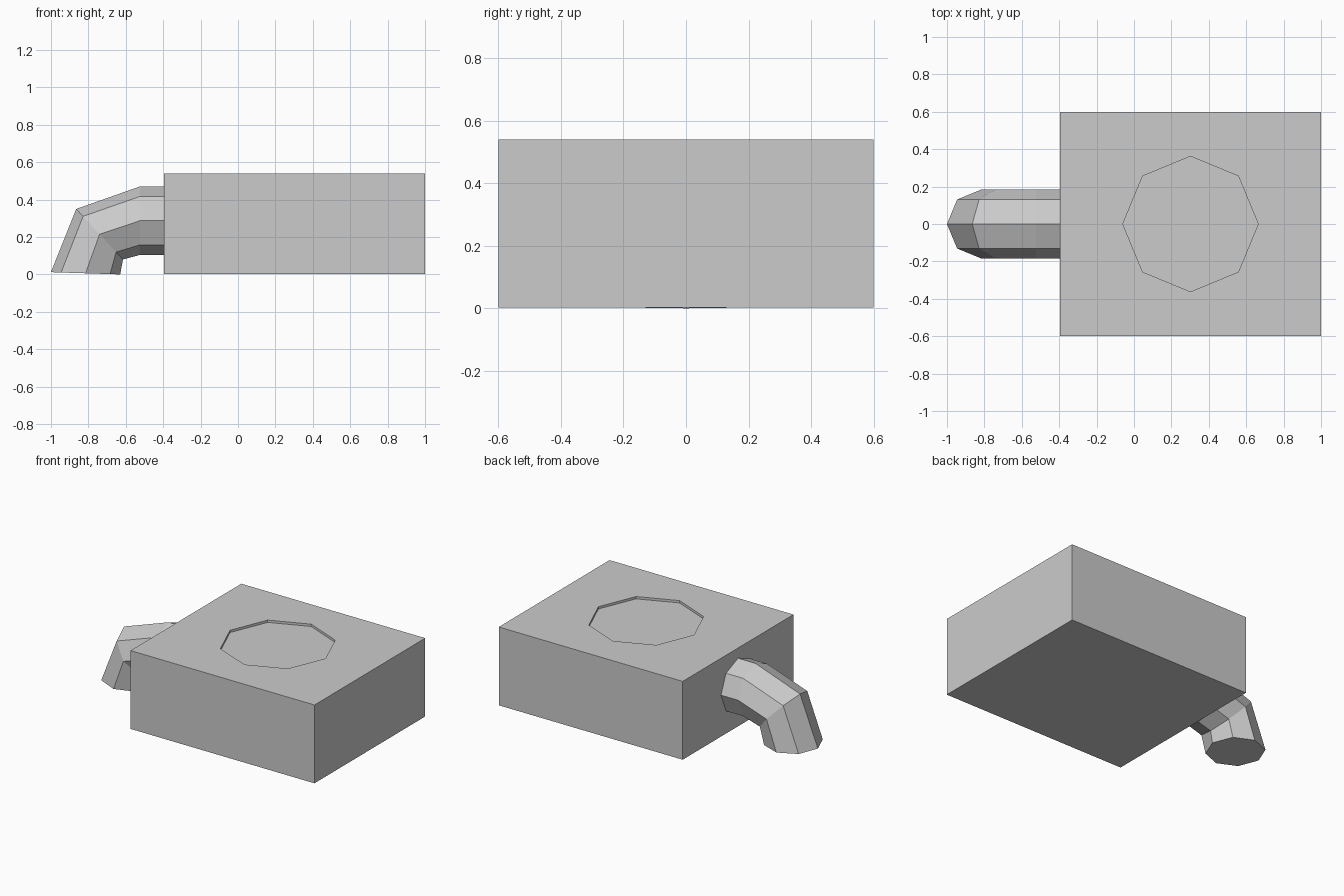
import bpy, bmesh
from math import sin, cos, pi
from mathutils import Vector

default_cube = bpy.data.objects.get("Cube")
if default_cube:
    bpy.data.objects.remove(default_cube)

grey = bpy.data.materials.new("light grey")
grey.use_nodes = True
COLOUR = (0.6, 0.6, 0.6, 1)
grey.diffuse_color = COLOUR
grey.node_tree.nodes["Principled BSDF"].inputs["Base Color"].default_value = COLOUR


def finish(bm, name):
    bmesh.ops.recalc_face_normals(bm, faces=bm.faces)
    mesh = bpy.data.meshes.new(name)
    bm.to_mesh(mesh)
    bm.free()
    mesh.materials.append(grey)
    obj = bpy.data.objects.new(name, mesh)
    bpy.context.collection.objects.link(obj)
    return obj


# Main block
X0, X1, Z0, Z1 = -0.395, 1.0, 0.003, 0.54
bm = bmesh.new()
bmesh.ops.create_cube(bm, size=1)
bmesh.ops.scale(bm, vec=(X1 - X0, 1.2, Z1 - Z0), verts=bm.verts)
bmesh.ops.translate(bm, vec=((X0 + X1) / 2, 0, (Z0 + Z1) / 2), verts=bm.verts)
block = finish(bm, "block")

# Shallow octagonal recess in the top
DEPTH = 0.016
bm = bmesh.new()
bmesh.ops.create_cone(bm, cap_ends=True, segments=8, radius1=0.362,
                      radius2=0.362, depth=2 * DEPTH)
bmesh.ops.translate(bm, vec=(0.302, 0, Z1), verts=bm.verts)
cutter = finish(bm, "recess_cutter")
cutter.hide_render = True
cutter.hide_set(True)
cut = block.modifiers.new("recess", 'BOOLEAN')
cut.operation = 'DIFFERENCE'
cut.solver = 'EXACT'
cut.object = cutter

# Bent spout: each ring has a centre and an upward/outward half axis
RADIUS = 0.185
rings = [
    (Vector((-0.38, 0, 0.287)), Vector((0, 0, 0.183))),
    (Vector((-0.525, 0, 0.287)), Vector((0, 0, 0.183))),
    (Vector((-0.74, 0, 0.215)), Vector((-0.125, 0, 0.135))),
    (Vector((-0.815, 0, 0.006)), Vector((-0.185, 0, 0.006))),
]
bm = bmesh.new()
loops = []
for centre, axis in rings:
    loops.append([bm.verts.new(centre + axis * cos(a) + Vector((0, RADIUS * sin(a), 0)))
                  for a in (i * pi / 4 for i in range(8))])
for a, b in zip(loops, loops[1:]):
    for i in range(8):
        j = (i + 1) % 8
        bm.faces.new((a[i], a[j], b[j], b[i]))
bm.faces.new(loops[0])
bm.faces.new(loops[-1])
finish(bm, "spout")
